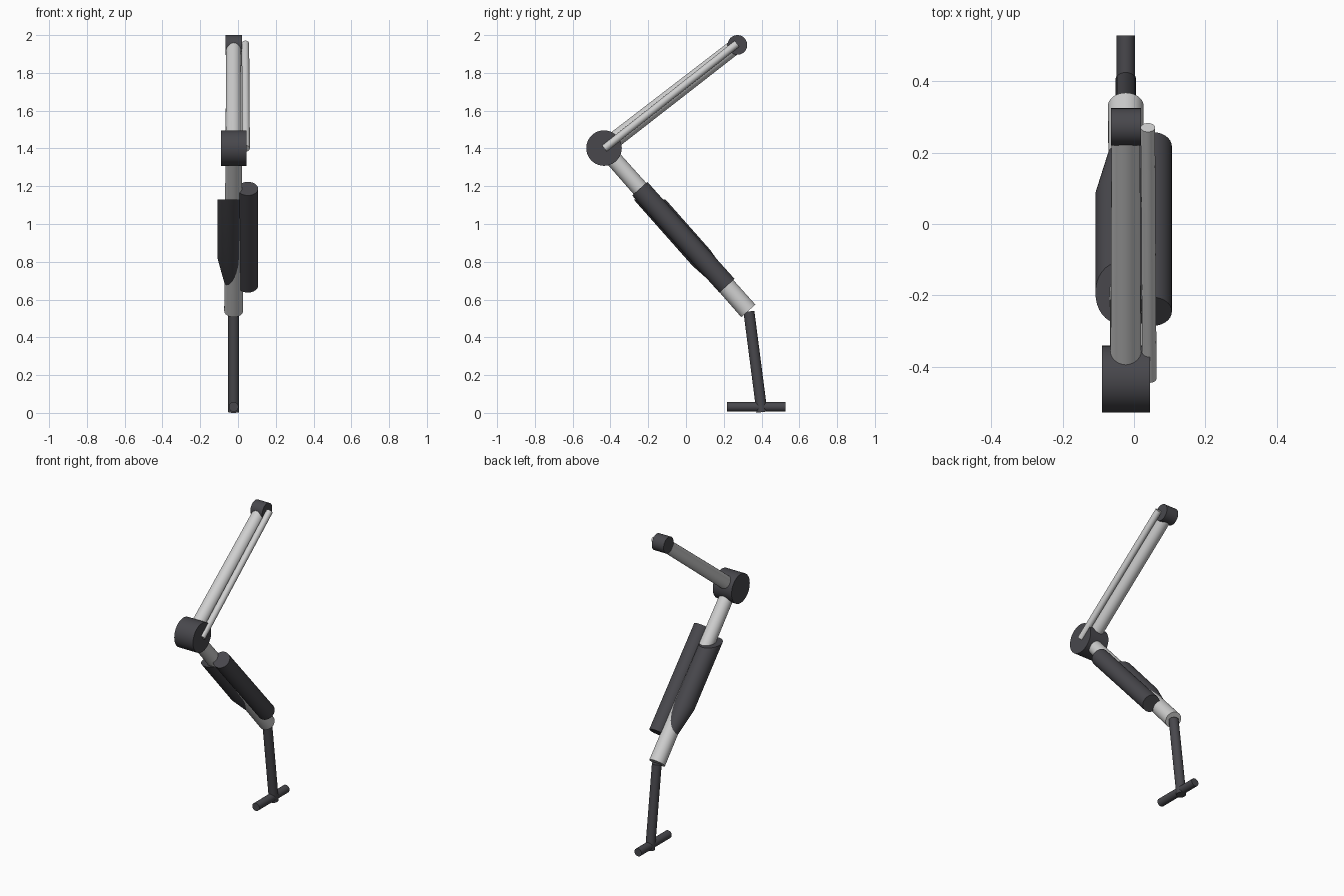
import bpy
import bmesh
import math
from mathutils import Vector

if "Cube" in bpy.data.objects:
    bpy.data.objects.remove(bpy.data.objects["Cube"])


def material(name, rgb):
    m = bpy.data.materials.new(name)
    m.diffuse_color = (*rgb, 1)
    m.use_nodes = True
    m.node_tree.nodes["Principled BSDF"].inputs["Base Color"].default_value = m.diffuse_color
    return m


DARK = material("dark charcoal", (0.065, 0.064, 0.073))
LIGHT = material("light grey", (0.62, 0.62, 0.62))


def loft(name, stations, mat, flat_top=None, sides=32):
    """Round tube through (centre, radius) stations, all running in the y-z plane.
    flat_top slices the first end level at that height."""
    pts = [Vector(c) for c, r in stations]
    axis = (pts[-1] - pts[0])
    axis.x = 0
    axis.normalize()
    side = Vector((1, 0, 0))
    up = axis.cross(side)
    bm = bmesh.new()
    rings = []
    for i, (c, r) in enumerate(stations):
        ring = []
        for k in range(sides):
            a = 2 * math.pi * k / sides
            p = pts[i] + side * (r * math.cos(a)) + up * (r * math.sin(a))
            if i == 0 and flat_top is not None:
                p += axis * ((flat_top - p.z) / axis.z)
            ring.append(bm.verts.new(p))
        rings.append(ring)
    for a, b in zip(rings, rings[1:]):
        for k in range(sides):
            n = (k + 1) % sides
            bm.faces.new((a[k], a[n], b[n], b[k]))
    bm.faces.new(rings[0])
    bm.faces.new(rings[-1])
    bmesh.ops.recalc_face_normals(bm, faces=bm.faces)
    me = bpy.data.meshes.new(name)
    bm.to_mesh(me)
    bm.free()
    me.materials.append(mat)
    ob = bpy.data.objects.new(name, me)
    bpy.context.collection.objects.link(ob)
    bpy.ops.object.select_all(action='DESELECT')
    ob.select_set(True)
    bpy.context.view_layer.objects.active = ob
    bpy.ops.object.shade_smooth_by_angle(angle=math.radians(35))
    return ob


def rod(name, a, b, r, mat, r2=None):
    return loft(name, [(a, r), (b, r2 or r)], mat)


def pivot(name, x0, x1, y, z, r):
    """Drum lying along x."""
    bpy.ops.mesh.primitive_cylinder_add(vertices=40, radius=r, depth=x1 - x0,
                                        location=((x0 + x1) / 2, y, z),
                                        rotation=(0, math.pi / 2, 0))
    ob = bpy.context.object
    ob.name = name
    ob.data.materials.append(DARK)
    bpy.ops.object.shade_smooth_by_angle(angle=math.radians(35))


X = -0.023  # centre line of the limb

# Joint drums
pivot("hip_joint", -0.065, 0.02, 0.272, 1.948, 0.052)
pivot("knee_joint", -0.09, 0.045, -0.434, 1.402, 0.094)

# Thigh: main tube and thin side rod
rod("thigh_tube", (X, 0.272, 1.948), (X, -0.434, 1.402), 0.040, LIGHT, 0.043)
rod("thigh_side_rod", (0.039, 0.270, 1.955), (0.043, -0.432, 1.40), 0.020, LIGHT)

# Shin tube, slightly wider toward the ankle
rod("shin_tube", (X, -0.434, 1.402), (X, 0.33, 0.54), 0.043, LIGHT, 0.050)

# Outer damper beside the shin
rod("shin_damper", (0.052, -0.245, 1.187), (0.052, 0.217, 0.673), 0.054, DARK)


# Calf sleeve: level-cut top, tapering into the shin tube at the bottom
def on_shin(x, z):
    return (x, -0.434 + (1.402 - z) * 0.764 / 0.862, z)


loft("calf_sleeve", [(on_shin(-0.045, 1.13), 0.063),
                     (on_shin(-0.045, 0.82), 0.063),
                     (on_shin(-0.030, 0.69), 0.042)], DARK, flat_top=1.13)

# Ankle post and foot bar
rod("ankle_post", (X, 0.333, 0.537), (X, 0.402, 0.004), 0.029, DARK)
rod("foot_bar", (X, 0.216, 0.032), (X, 0.527, 0.032), 0.0255, DARK)
